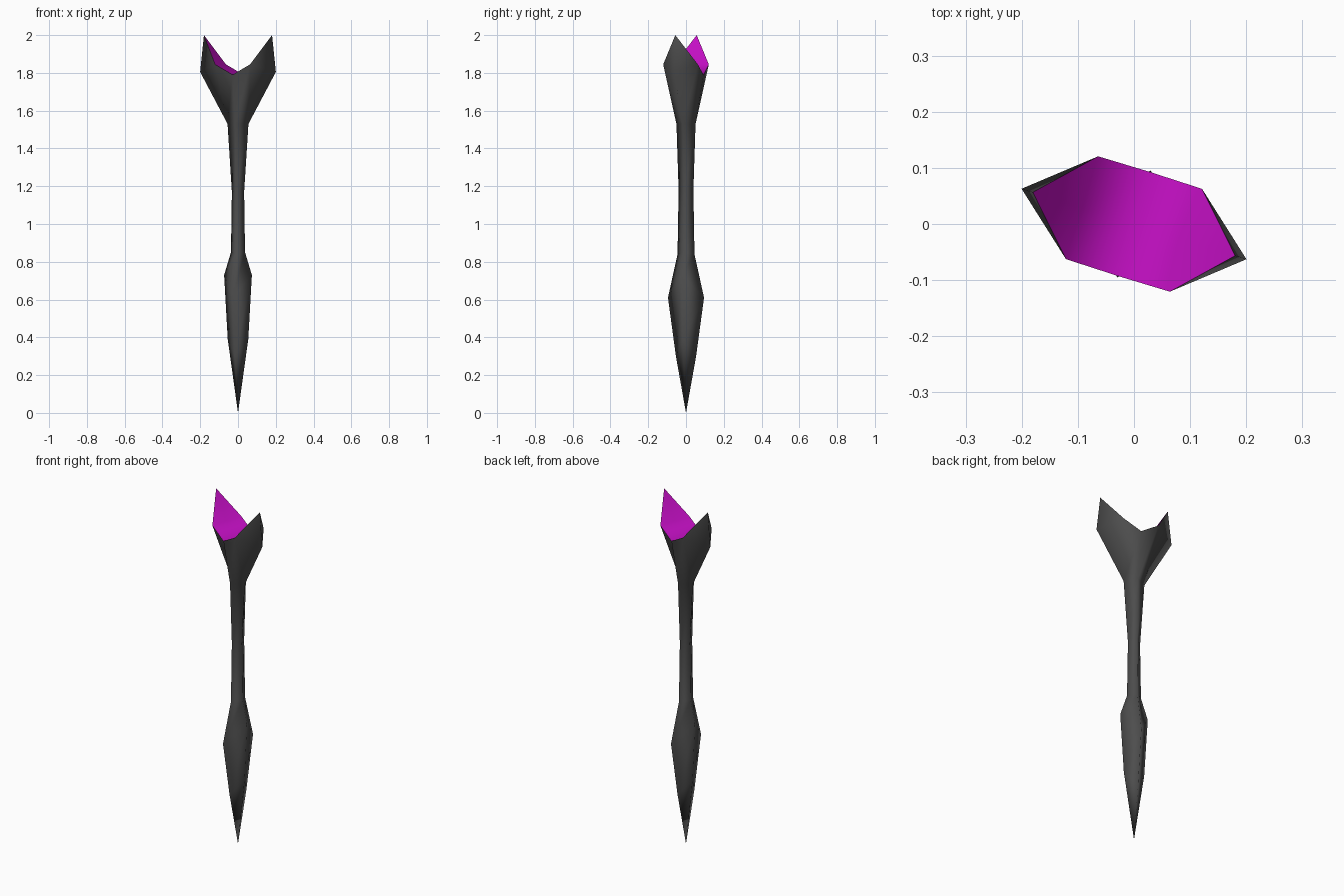
import bpy, bmesh, math
from mathutils import Matrix

if "Cube" in bpy.data.objects:
    bpy.data.objects.remove(bpy.data.objects["Cube"])


def material(name, rgb):
    m = bpy.data.materials.new(name)
    m.diffuse_color = (*rgb, 1)
    m.use_nodes = True
    m.node_tree.nodes["Principled BSDF"].inputs["Base Color"].default_value = m.diffuse_color
    return m


GREY = material("dark grey", (0.075, 0.075, 0.075))
MAGENTA = material("magenta", (0.55, 0.005, 0.55))
TURN = Matrix.Rotation(math.radians(-17.4), 4, 'Z')  # whole body is twisted a little


def finish(bm, name, mat):
    bmesh.ops.remove_doubles(bm, verts=bm.verts, dist=1e-5)
    bm.transform(TURN)
    for f in bm.faces:
        f.smooth = True
    me = bpy.data.meshes.new(name)
    bm.to_mesh(me)
    bm.free()
    me.materials.append(mat)
    ob = bpy.data.objects.new(name, me)
    bpy.context.collection.objects.link(ob)
    return ob


def four_way(bm, *points):
    """Add a face (wound for the +u, +v quarter) to all four quarters."""
    for su, sv in ((1, 1), (-1, 1), (-1, -1), (1, -1)):
        p = [(su * x, sv * y, z) for x, y, z in points]
        if su * sv < 0:
            p.reverse()
        bm.faces.new([bm.verts.new(c) for c in p])


# side ridges and front/back ridges of the diamond-section shaft: (radius, height)
SIDE = [(0.057, 0.39), (0.077, 0.73), (0.039, 0.85), (0.034, 1.17), (0.058, 1.53)]
FRONT = [(0.056, 0.30), (0.100, 0.61), (0.047, 0.84), (0.041, 1.18), (0.053, 1.53)]
us = [(r, 0, z) for r, z in SIDE]
vs = [(0, r, z) for r, z in FRONT]

# rim of the forked cup
TIP = (0.189, 0, 2.0)
SPINE = (0.21, 0, 1.805)
CORNER = (0.097, 0.096, 1.845)
NOTCH = (0, 0.097, 1.79)

# shaft with spear point
bm = bmesh.new()
four_way(bm, (0, 0, 0), us[0], vs[0])
for i in range(4):
    four_way(bm, us[i], us[i + 1], vs[i + 1], vs[i])
# outside of the forked cup
four_way(bm, us[4], CORNER, NOTCH, vs[4])
four_way(bm, us[4], SPINE, CORNER)
four_way(bm, SPINE, TIP, CORNER)
finish(bm, "shaft_and_cup", GREY)

# inside of the cup: a valley between the two prongs
bm = bmesh.new()
four_way(bm, (0, 0, NOTCH[2]), (CORNER[0], 0, CORNER[2]), CORNER, NOTCH)
four_way(bm, (CORNER[0], 0, CORNER[2]), TIP, CORNER)
finish(bm, "cup_lining", MAGENTA)
